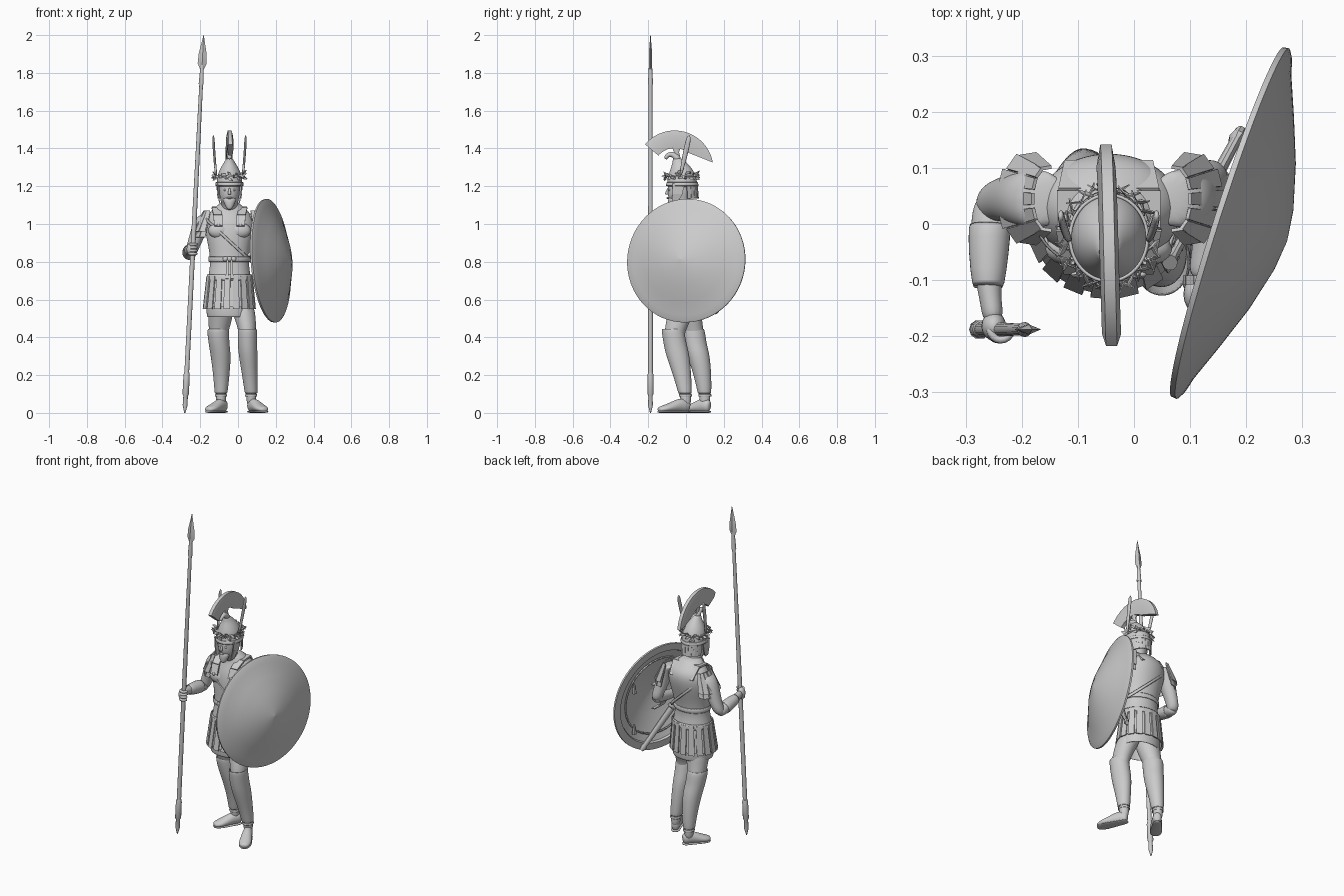
import bpy, bmesh, math, random
from mathutils import Vector as V, Matrix
random.seed(4)
CX = -0.045
cos, sin, pi = math.cos, math.sin, math.pi

def finish(name, bm, sub=0, solid=0, sharp=40):
    bmesh.ops.recalc_face_normals(bm, faces=bm.faces)
    me = bpy.data.meshes.new(name)
    bm.to_mesh(me)
    bm.free()
    me.polygons.foreach_set("use_smooth", [True] * len(me.polygons))
    if not sub:
        me.set_sharp_from_angle(angle=math.radians(sharp))
    ob = bpy.data.objects.new(name, me)
    bpy.context.collection.objects.link(ob)
    if solid:
        m = ob.modifiers.new("solid", 'SOLIDIFY')
        m.thickness, m.offset = solid, 0
    if sub:
        m = ob.modifiers.new("sub", 'SUBSURF')
        m.levels = m.render_levels = sub
    return ob

def loft(name, rows, n=16, sub=2, along=False, cap=True, tilt=0, solid=0):
    """Rings (x, y, z, rx, ry), horizontal or square to the path."""
    bm = bmesh.new()
    P = [V(r[:3]) for r in rows]
    d = (P[-1] - P[0]).normalized()
    ref = V((0, 0, 1)) if abs(d.z) < 0.8 else V((0, 1, 0))
    rings = []
    for i, r in enumerate(rows):
        X, Y = V((1, 0, 0)), V((0, 1, 0))
        if along:
            t = (P[min(i + 1, len(P) - 1)] - P[max(i - 1, 0)]).normalized()
            Y = (ref - t * ref.dot(t)).normalized()
            X = Y.cross(t)
        ring = []
        for k in range(n):
            a = 2 * pi * k / n
            ring.append(bm.verts.new(P[i] + X * r[3] * cos(a) + Y * r[4] * sin(a) + V((0, 0, tilt * cos(a)))))
        rings.append(ring)
    for A, B in zip(rings, rings[1:]):
        for k in range(n):
            bm.faces.new((A[k], A[(k + 1) % n], B[(k + 1) % n], B[k]))
    if cap:
        bm.faces.new(rings[0])
        bm.faces.new(rings[-1])
    return finish(name, bm, sub, solid)

def ball(name, loc, s):
    bm = bmesh.new()
    bmesh.ops.create_uvsphere(bm, u_segments=16, v_segments=10, radius=1)
    bmesh.ops.transform(bm, matrix=Matrix.Translation(loc) @ Matrix.Diagonal((*s, 1)), verts=bm.verts)
    return finish(name, bm)

def slab(bm, p0, p1, side, w0, w1, th):
    nrm = side.cross(p1 - p0).normalized() * th
    q = [p0 - side * w0, p0 + side * w0, p1 + side * w1, p1 - side * w1]
    v = [bm.verts.new(p + nrm) for p in q] + [bm.verts.new(p - nrm) for p in q]
    for f in ((0, 1, 2, 3), (7, 6, 5, 4), (0, 4, 5, 1), (1, 5, 6, 2), (2, 6, 7, 3), (3, 7, 4, 0)):
        bm.faces.new([v[k] for k in f])

def strips(name, n, c0, r0, c1, r1, w0, w1, a0=0, a1=360):
    bm = bmesh.new()
    for i in range(n):
        a = math.radians(a0 + (a1 - a0) * (i + 0.5) / n)
        p0, p1 = (V(c) + V((r[0] * cos(a), r[1] * sin(a), 0)) for c, r in ((c0, r0), (c1, r1)))
        slab(bm, p0, p1, V((-r0[0] * sin(a), r0[1] * cos(a), 0)).normalized(), w0, w1, 0.003)
    return finish(name, bm, sharp=30)

# Torso armour, tunic and skirt
loft("cuirass", [(CX, 0, .69, .118, .1), (CX, 0, .72, .115, .095), (CX, 0, .77, .105, .085), (CX, .005, .82, .104, .083),
     (CX, .01, .88, .113, .09), (CX, .02, .95, .129, .1), (CX, .03, 1.01, .133, .1),
     (CX, .035, 1.055, .115, .085), (CX, .02, 1.09, .075, .062), (CX, .005, 1.115, .048, .048)], 20)
loft("tunic", [(CX, 0, .75, .1, .085), (CX, -.005, .66, .115, .1), (CX, -.005, .57, .122, .105),
     (CX, -.005, .505, .118, .1)], 24, cap=False, solid=.006)
strips("skirt_straps_under", 17, (CX, 0, .72), (.112, .093), (CX - .002, -.008, .56), (.13, .113), .018, .021, 10, 370)
strips("skirt_straps", 17, (CX, 0, .725), (.119, .1), (CX - .002, -.008, .55), (.137, .122), .015, .018)
loft("waist_band", [(CX, 0, .7, .121, .103), (CX, 0, .735, .117, .098)], 28, 1, cap=False, solid=.008)
loft("belt", [(CX, .003, .798, .109, .088), (CX, .003, .83, .11, .089)], 28, 1, cap=False, solid=.008)
for s in (-1, 0, 1):
    ball("belt_knot", (CX + s * .022, -.088, .815), (.014, .01, .013))
strips("belt_ends", 2, (CX, 0, .81), (.1, .092), (CX, -.005, .71), (.12, .105), .006, .008, 258, 282)
loft("baldric", [(-.053, .018, .905, .124, .098), (-.053, .018, .928, .125, .1)], 36, 1, cap=False, tilt=-.115, solid=.006)
for s in (-1, 1):
    ball("chest_muscle", (CX + s * .055, -.045, .965), (.058, .032, .042))
    bm = bmesh.new()
    path = [(.055, .11, 1.02), (.068, .06, 1.088), (.07, -.01, 1.083), (.062, -.062, 1.045), (.058, -.085, .99)]
    P = [V((CX + s * x, y, z)) for x, y, z in path]
    for a, b in zip(P, P[1:]):
        slab(bm, a, b, V((1, 0, 0)), .024, .022, .005)
    finish("shoulder_yoke", bm)
    ball("yoke_stud", (CX + s * .058, -.09, .995), (.009, .006, .009))

# Shoulder straps
for tag, x, dx, a in (("right", -.155, -.03, 80), ("left", .075, .025, -100)):
    for k in (0, 1):
        strips(tag + "_shoulder_straps", 7, (x, .045, 1.07 - .01 * k), (.025, .055),
               (x + dx, .045, .96 - .03 * k), (.058 - .006 * k, .078 - .006 * k), .01, .016, a, a + 200)

# Arms
loft("right_upper_arm", [(-.15, .045, 1.055, .04, .05), (-.18, .045, 1.03, .05, .055), (-.205, .045, .97, .046, .05),
     (-.23, .045, .9, .038, .04), (-.25, .04, .85, .035, .036), (-.255, .03, .82, .025, .025)], 14)
loft("right_forearm", [(-.252, .05, .835, .026, .026), (-.256, .02, .84, .035, .034), (-.258, -.03, .85, .034, .034),
     (-.26, -.1, .862, .024, .026), (-.255, -.14, .867, .019, .022), (-.25, -.175, .867, .02, .026)], 14, along=True)
loft("right_cuff", [(-.257, 0, .845, .036, .036), (-.259, -.05, .853, .034, .034), (-.26, -.115, .863, .026, .027)],
     16, 1, along=True, cap=False, solid=.006)
ball("right_hand", (-.25, -.182, .867), (.022, .026, .036))
loft("left_upper_arm", [(.06, .045, 1.055, .04, .05), (.09, .045, 1.03, .048, .055), (.11, .05, .97, .043, .048),
     (.125, .07, .9, .037, .038), (.137, .085, .85, .033, .034), (.14, .08, .82, .025, .025)], 14)
loft("left_forearm", [(.14, .1, .835, .026, .026), (.145, .07, .835, .034, .034), (.143, .02, .825, .034, .034),
     (.125, -.06, .815, .024, .026), (.115, -.1, .81, .02, .025)], 14, along=True)
ball("left_hand", (.112, -.125, .81), (.024, .034, .036))

# Spear
def sp(z, r, ry=None):
    return (-.282 + .05 * z, -.188, z, r, ry or r)
loft("spear_shaft", [sp(.15, .0125), sp(1, .0125), sp(1.8, .0095)], 14, 0, True)
loft("spear_butt", [sp(0, .003), sp(.04, .013), sp(.09, .012), sp(.1, .017), sp(.2, .0165), sp(.215, .0135)], 10, 0, True)
loft("spear_socket", [sp(1.74, .0135), sp(1.77, .012), sp(1.85, .008)], 12, 0, True)
loft("spear_blade", [sp(1.81, .006), sp(1.85, .024, .009), sp(1.9, .021, .009), sp(2, .001)], 4, 0, True)
for i in range(4):
    c = V(sp(.842 + .017 * i, 0)[:3])
    loft("right_finger", [(c.x + .02 * cos(a), c.y + .02 * sin(a), c.z, .0085, .0085)
         for a in [2.8 + .75 * k for k in range(6)]], 8, 1, True)

# Shield: turned dish, tilted, with arm fittings inside
prof = [(.0001, .1), (.06, .092), (.14, .07), (.22, .04), (.29, .012), (.318, .004), (.328, -.002), (.327, -.012),
        (.285, -.012), (.28, 0), (.22, .026), (.14, .056), (.06, .078), (.0001, .085)]
M = Matrix.Translation((.178, 0, .806)) @ V((.95, -.305, .075)).to_track_quat('Z', 'Y').to_matrix().to_4x4()
loft("shield", [(0, 0, h, r, r) for r, h in prof], 64, 0, cap=False).matrix_world = M
loft("shield_inner_cord", [(0, 0, .012, .235, .235), (0, 0, .005, .235, .235)], 40, 0, cap=False, solid=.008).matrix_world = M
for y0 in (.03, -.1):
    bm = bmesh.new()
    P = [V((.185 + .3 * y0 - .065 * sin(a), y0, .82 - .075 * cos(a))) for a in [pi * k / 8 for k in range(9)]]
    for a, b in zip(P, P[1:]):
        slab(bm, a, b, V((0, 1, 0)), .03 if y0 > 0 else .008, .03 if y0 > 0 else .008, .003)
    finish("shield_arm_band", bm, sharp=60)
for y, z in ((.17, .93), (.17, .68), (-.17, .68), (-.17, .93)):
    x = .18 + .32 * y
    loft("shield_tassel", [(x, y, z, .004, .004), (x, y, z - .02, .009, .009), (x, y, z - .06, .013, .013)], 8, 0)

# Sword in scabbard
def sw(t, r, ry):
    return tuple(V((.085, -.03, .79)).lerp(V((.19, .165, .53)), t)) + (r, ry)
loft("scabbard", [sw(.15, .013, .022), sw(.5, .012, .02), sw(.9, .01, .016), sw(.93, .014, .021), sw(1, .01, .013)], 10, 0, True)
loft("sword_grip", [sw(-.2, .014, .018), sw(-.14, .009, .011), sw(.08, .009, .011), sw(.09, .014, .032), sw(.14, .014, .032)], 10, 0, True)

# Legs, greaves and shoes
right = [(-.09, 0, .6, .073, .08), (-.092, .02, .5, .066, .064), (-.105, .042, .42, .05, .055), (-.1, .052, .36, .047, .052),
         (-.09, .07, .3, .046, .052), (-.088, .093, .18, .033, .036), (-.09, .1, .1, .026, .028), (-.09, .1, .03, .027, .03)]
left = [(.01, -.01, .6, .07, .078), (.04, -.035, .5, .058, .068), (.05, -.065, .42, .044, .053), (.05, -.055, .36, .043, .053),
        (.054, -.04, .3, .042, .055), (.064, -.014, .18, .031, .037), (.07, -.003, .1, .026, .028), (.072, 0, .03, .027, .03)]
for tag, rows, heel, toe in (("right", right, (-.065, .127), (-.16, -.005)), ("left", left, (.062, .02), (.142, -.145))):
    loft(tag + "_leg", rows)
    top = rows[2]
    g = [(top[0], top[1] - .006, .445, top[3] + .004, top[4] + .003)]
    g += [(x, y - .002, z, a + .006, b + .006) for x, y, z, a, b in rows[2:7]]
    loft(tag + "_greave", g, 18, cap=False, solid=.005)
    h, t = V((*heel, 0)), V((*toe, 0))
    loft(tag + "_shoe", [tuple(h.lerp(t, k)) [:2] + (z, a, b) for k, z, a, b in
         ((0, .035, .015, .026), (.1, .037, .026, .034), (.3, .042, .028, .039), (.55, .031, .033, .028),
          (.78, .023, .037, .021), (.94, .018, .028, .016), (1.01, .017, .014, .011))], 14, along=True)
    loft(tag + "_sole", [tuple(h.lerp(t, k))[:2] + (.006, a, .006) for k, a in
         ((-.01, .014), (.1, .028), (.4, .029), (.75, .039), (.94, .03), (1.02, .014))], 12, 1, True)
    loft(tag + "_ankle_strap", [(*rows[6][:2], .085, .031, .034), (*rows[6][:2], .1, .03, .033)], 16, 1, cap=False, solid=.005)

# Head and face
loft("head", [(CX, 0, 1.06, .046, .046), (CX, -.01, 1.1, .043, .045), (CX, -.035, 1.125, .048, .056),
     (CX, -.033, 1.16, .055, .066), (CX, -.03, 1.2, .057, .068), (CX, -.028, 1.25, .05, .06)], 18)
loft("beard", [(CX, -.08, 1.075, .012, .012), (CX, -.075, 1.1, .026, .022), (CX, -.07, 1.125, .036, .028),
     (CX, -.065, 1.145, .038, .026)], 12)
loft("nose", [(CX, -.09, 1.195, .006, .008), (CX, -.1, 1.165, .008, .012), (CX, -.1, 1.155, .01, .012)], 8, 1)
ball("mouth", (CX, -.096, 1.138), (.016, .007, .005))
for s in (-1, 1):
    ball("eye", (CX + s * .022, -.087, 1.18), (.01, .007, .006))
    bm = bmesh.new()
    P = [V((CX + s * x, y, z)) for x, y, z in ((.064, -.04, 1.215), (.062, -.045, 1.16), (.05, -.062, 1.105))]
    slab(bm, P[0], P[1], V((0, 1, 0)), .032, .027, .003)
    slab(bm, P[1], P[2], V((0, 1, 0)), .027, .014, .003)
    finish("cheek_guard", bm)

# Helmet with forward-curling tip
loft("helmet", [(CX, -.02, 1.195, .072, .084), (CX, -.02, 1.205, .07, .081), (CX, -.02, 1.235, .067, .077),
     (CX, -.021, 1.265, .062, .07), (CX, -.026, 1.3, .046, .054), (CX, -.035, 1.33, .026, .034), (CX, -.05, 1.352, .016, .022)], 24)
loft("helmet_tip", [(CX, -.04, 1.335, .02, .024), (CX, -.055, 1.36, .017, .018), (CX, -.08, 1.372, .015, .015),
     (CX, -.103, 1.362, .013, .013), (CX, -.108, 1.342, .01, .01)], 12, along=True)
loft("helmet_brow_band", [(CX, -.02, 1.2, .074, .085), (CX, -.02, 1.222, .071, .081)], 28, 1, cap=False, solid=.006)
strips("neck_guard", 9, (CX, -.02, 1.205), (.069, .078), (CX, -.018, 1.135), (.062, .082), .014, .014, 20, 160)

# Crest fan
bm = bmesh.new()
rows = []
for k in range(25):
    u = k / 24
    a, b = math.radians(140 - 130 * u), math.radians(140 - 88 * u)
    o, i = V((0, -.06 + .205 * cos(a), 1.29 + .205 * sin(a))), V((0, -.06 + .112 * cos(b), 1.29 + .112 * sin(b)))
    sx = V((CX + .01 * (.5 - u), 0, 0))
    rows.append([bm.verts.new(p + sx + V((w, 0, 0))) for p, w in
                 ((i, -.011), (o * .7 + i * .3, -.017), (o, -.01), (o, .01), (o * .7 + i * .3, .017), (i, .011))])
for A, B in zip(rows, rows[1:]):
    for k in range(6):
        bm.faces.new((A[k], A[(k + 1) % 6], B[(k + 1) % 6], B[k]))
bm.faces.new(rows[0])
bm.faces.new(rows[-1])
finish("crest", bm, sharp=25)
loft("crest_holder", [(CX, -.045, 1.35, .009, .016), (CX, -.05, 1.38, .008, .014), (CX, -.052, 1.41, .011, .025)], 10, 0)

# Side feathers and leaf wreath
for s in (-1, 1):
    loft("side_feather", [(CX + s * x, y, z, .007, w) for x, y, z, w in
         ((.07, -.03, 1.25, .005), (.076, -.018, 1.31, .012), (.083, .003, 1.4, .016), (.086, .018, 1.475, .014))], 8, 1, True)
bm = bmesh.new()
for k in range(48):
    a = 2 * pi * k / 48
    p = V((CX + .073 * cos(a), -.025 + .08 * sin(a), 1.255 + random.uniform(-.012, .012)))
    out, tan = V((cos(a), sin(a), 0)), V((-sin(a), cos(a), 0))
    if cos(a) < 0:
        tan = -tan
    d = (-tan if k % 2 else tan) * .7 + out * random.uniform(.2, .8) + V((0, 0, random.uniform(-.6, .7)))
    d = d.normalized() * .032
    side = d.cross(out).normalized()
    slab(bm, p, p + d * .5, side, .002, .008, .0012)
    slab(bm, p + d * .5, p + d, side, .008, .001, .0012)
finish("wreath_leaves", bm)
loft("wreath_stem", [(CX, -.025, 1.25, .07, .078), (CX, -.025, 1.26, .069, .077)], 28, 1, cap=False, solid=.007)
